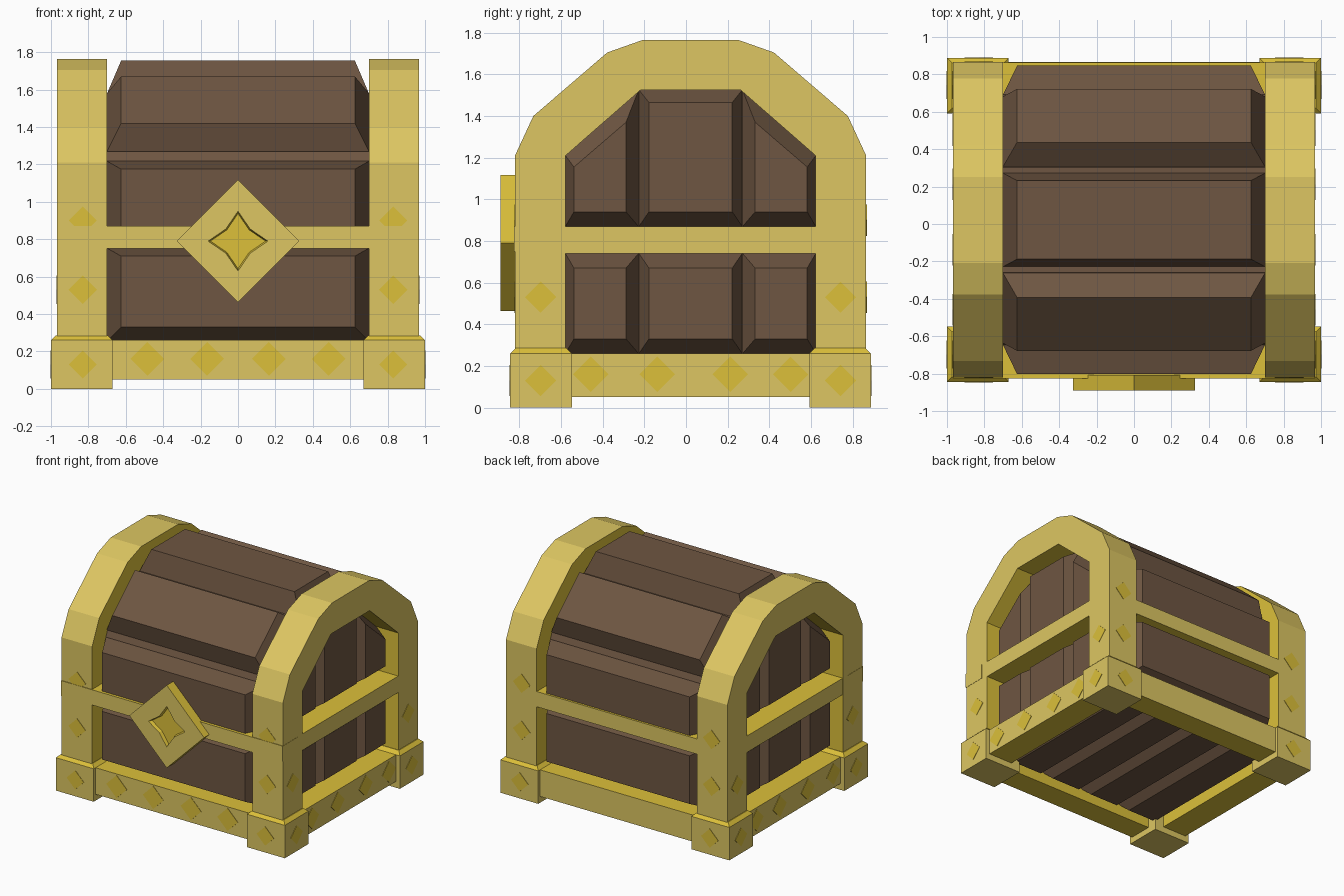
import bpy, bmesh
from mathutils import Vector

if "Cube" in bpy.data.objects:
    bpy.data.objects.remove(bpy.data.objects["Cube"])

C = 0.022  # the chest body is centred slightly behind y = 0


def material(name, rgb):
    m = bpy.data.materials.new(name)
    m.diffuse_color = (*rgb, 1)
    m.use_nodes = True
    m.node_tree.nodes["Principled BSDF"].inputs["Base Color"].default_value = m.diffuse_color
    return m


MATS = [material("pale_gold", (0.723, 0.565, 0.122)),
        material("deep_gold", (0.716, 0.527, 0.042)),
        material("brown_wood", (0.156, 0.093, 0.054))]
PALE, DEEP, WOOD = 0, 1, 2


def finish(name, bm, rule):
    bmesh.ops.recalc_face_normals(bm, faces=bm.faces)
    for f in bm.faces:
        f.material_index = rule(f.normal, f.calc_center_median())
    me = bpy.data.meshes.new(name)
    bm.to_mesh(me)
    bm.free()
    for m in MATS:
        me.materials.append(m)
    ob = bpy.data.objects.new(name, me)
    ob.location.y = C
    bpy.context.collection.objects.link(ob)
    return ob


def part(name, solids, rule):
    """Each solid is a list of rings of points, lofted together and capped."""
    bm = bmesh.new()
    for rings in solids:
        vs = [[bm.verts.new(p) for p in ring] for ring in rings]
        n = len(vs[0])
        for a, b in zip(vs, vs[1:]):
            for i in range(n):
                j = (i + 1) % n
                bm.faces.new((a[i], a[j], b[j], b[i]))
        bm.faces.new(vs[0])
        bm.faces.new(vs[-1])
    return finish(name, bm, rule)


def rect(x0, x1, y0, y1, z):
    return [(x0, y0, z), (x1, y0, z), (x1, y1, z), (x0, y1, z)]


def box(x0, x1, y0, y1, z0, z1):
    return [rect(x0, x1, y0, y1, z0), rect(x0, x1, y0, y1, z1)]


def wood(n, c):
    return WOOD


def trim(n, c):
    # pale outward faces, deep gold tops, undersides and inner walls
    out = (abs(n.x) > 0.9 and n.x * c.x > 0) or (abs(n.y) > 0.9 and n.y * c.y > 0)
    return PALE if out else DEEP


# Wooden core: an extruded arched profile
half = [(-0.67, 0.15), (-0.67, 1.22), (-0.65, 1.27), (-0.28, 1.58)]
prof = half + [(-y, z) for y, z in reversed(half)]
part("wooden_core", [[[(x, y, z) for y, z in prof] for x in (-0.77, 0.77)]], wood)


# Raised planks running across the front, lid and back
def plank(b0, b1, f0, f1, s=1):
    ring = lambda a, b, w: [(-w, s * a[0], a[1]), (w, s * a[0], a[1]),
                            (w, s * b[0], b[1]), (-w, s * b[0], b[1])]
    return [ring(b0, b1, 0.70), ring(f0, f1, 0.625)]


for side, s in (("front", 1), ("back", -1)):
    part(side + "_planks", [
        plank((-0.67, 0.255), (-0.67, 0.752), (-0.825, 0.33), (-0.825, 0.71), s),
        plank((-0.67, 0.80), (-0.67, 1.217), (-0.825, 0.84), (-0.825, 1.175), s),
        plank((-0.66, 1.27), (-0.285, 1.58), (-0.70, 1.42), (-0.415, 1.67), s)], wood)
part("lid_top_plank", [plank((-0.25, 1.58), (0.25, 1.58), (-0.21, 1.755), (0.21, 1.755))], wood)


# Raised planks inside the side openings
def side_plank(base, face, s, m):
    return [[(s * 0.77, m * y, z) for y, z in base], [(s * 0.88, m * y, z) for y, z in face]]


def span(y0, y1, z0, z1):
    return [(y0, z0), (y1, z0), (y1, z1), (y0, z1)]


for side, s in (("right", 1), ("left", -1)):
    solids = [side_plank(span(-0.248, 0.248, 0.26, 0.74), span(-0.2, 0.2, 0.33, 0.67), s, 1),
              side_plank(span(-0.248, 0.248, 0.87, 1.525), span(-0.2, 0.2, 0.94, 1.465), s, 1)]
    for m in (1, -1):
        solids.append(side_plank(span(0.25, 0.601, 0.26, 0.74), span(0.31, 0.56, 0.33, 0.67), s, m))
        solids.append(side_plank([(0.601, 0.87), (0.25, 0.87), (0.25, 1.523), (0.601, 1.21)],
                                 [(0.56, 0.94), (0.31, 0.94), (0.31, 1.37), (0.56, 1.155)], s, m))
    part(side + "_side_planks", solids, wood)

# Floor planks underneath
floor = []
for i in range(4):
    x = -0.75 + 0.375 * i
    floor.append([rect(x, x + 0.375, -0.66, 0.66, 0.15),
                  rect(x + 0.06, x + 0.315, -0.6, 0.6, 0.09)])
part("floor_planks", floor, wood)

# Gold end arches: cross-section (outer, inner) swept over the lid
outer = [(-0.843, 0.2), (-0.843, 1.21), (-0.755, 1.40), (-0.40, 1.705), (-0.23, 1.765)]
inner = [(-0.60, 0.2), (-0.60, 1.21), (-0.47, 1.324), (-0.36, 1.42), (-0.24, 1.525)]
outer += [(-y, z) for y, z in reversed(outer)]
inner += [(-y, z) for y, z in reversed(inner)]


def arch_rule(n, c):
    if abs(n.x) > 0.9:
        return PALE if n.x * c.x > 0 else DEEP
    return PALE if n.dot(Vector((0, c.y, c.z - 0.9))) > 0 else DEEP


for side, s in (("right", 1), ("left", -1)):
    rings = [[(s * 0.70, *o), (s * 0.967, *o), (s * 0.967, *i), (s * 0.70, *i)]
             for o, i in zip(outer, inner)]
    part(side + "_arch", [rings], arch_rule)

# Corner feet with a chamfered top
for fx, sx in (("right", 1), ("left", -1)):
    for fy, sy in (("front", -1), ("back", 1)):
        ring = lambda z, d: rect(sx * (0.67 + d), sx * (1 - d), sy * (0.57 + d), sy * (0.866 - d), z)
        part(f"{fy}_{fx}_foot", [[ring(0, 0), ring(0.26, 0), ring(0.286, 0.027)]],
             lambda n, c: DEEP if n.z > 0.1 else PALE)

# Base rails and middle rails on all four sides
part("front_base_rail", [box(-0.69, 0.69, -0.843, -0.65, 0.05, 0.26)], trim)
part("back_base_rail", [box(-0.69, 0.69, 0.65, 0.843, 0.05, 0.26)], trim)
part("front_middle_rail", [box(-0.969, 0.969, -0.848, -0.66, 0.75, 0.87)], trim)
part("back_middle_rail", [box(-0.71, 0.71, 0.66, 0.842, 0.75, 0.87)], trim)
for side, s in (("right", 1), ("left", -1)):
    part(side + "_base_rail", [box(s * 0.75, s * 0.967, -0.6, 0.6, 0.05, 0.26)], trim)
    part(side + "_middle_rail", [box(s * 0.76, s * 0.965, -0.61, 0.61, 0.74, 0.87)], trim)


# Thin diamond inlays
def diamond(axis, d, u, z, r):
    sgn = 1 if d > 0 else -1
    rings = []
    for depth in (d - sgn * 0.002, d + sgn * 0.003):
        pts = [(u - r, z), (u, z - r), (u + r, z), (u, z + r)]
        rings.append([(depth, a, b) if axis == "x" else (a, depth, b) for a, b in pts])
    return rings


inlays = []
for s in (1, -1):
    for t in (1, -1):
        for z, dx, dy in ((0.13, 1.0, 0.866), (0.53, 0.967, 0.843)):
            inlays.append(diamond("y", t * dy, s * 0.83, z, 0.075))
            inlays.append(diamond("x", s * dx, t * 0.72, z, 0.075))
        inlays.append(diamond("y", t * 0.843, s * 0.83, 0.9, 0.075))
    for y in (-0.48, -0.16, 0.19, 0.48):
        inlays.append(diamond("x", s * 0.967, y, 0.16, 0.085))
    for x in (0.165, 0.485):
        inlays.append(diamond("y", -0.843, s * x, 0.16, 0.09))
part("diamond_inlays", inlays, lambda n, c: DEEP)

# Diamond lock plate with a recessed four-pointed star
bm = bmesh.new()
Z, BACK, FRONT, SUNK = 0.79, -0.83, -0.912, -0.885
DIRS = [(1, 0), (0, 1), (-1, 0), (0, -1)]
loop = lambda pts, y: [bm.verts.new((a, y, Z + b)) for a, b in pts]
corners = [(0.327 * a, 0.327 * b) for a, b in DIRS]
star = []
for (a, b), (p, q) in zip(DIRS, DIRS[1:] + DIRS[:1]):
    star += [(0.16 * a, 0.16 * b), (0.065 * (a + p), 0.065 * (b + q))]
back, front = loop(corners, BACK), loop(corners, FRONT)
rim, sunk = loop(star, FRONT), loop([(a * 0.92, b * 0.92) for a, b in star], SUNK)
for i in range(4):
    j = (i + 1) % 4
    bm.faces.new((back[i], back[j], front[j], front[i]))
    bm.faces.new((front[i], front[j], rim[2 * j], rim[2 * i + 1], rim[2 * i]))
for i in range(8):
    j = (i + 1) % 8
    bm.faces.new((rim[i], rim[j], sunk[j], sunk[i]))
bm.faces.new(back)
bm.faces.new(sunk)
finish("lock_plate", bm, lambda n, c: PALE if n.y < -0.9 and c.y < -0.9 else DEEP)
